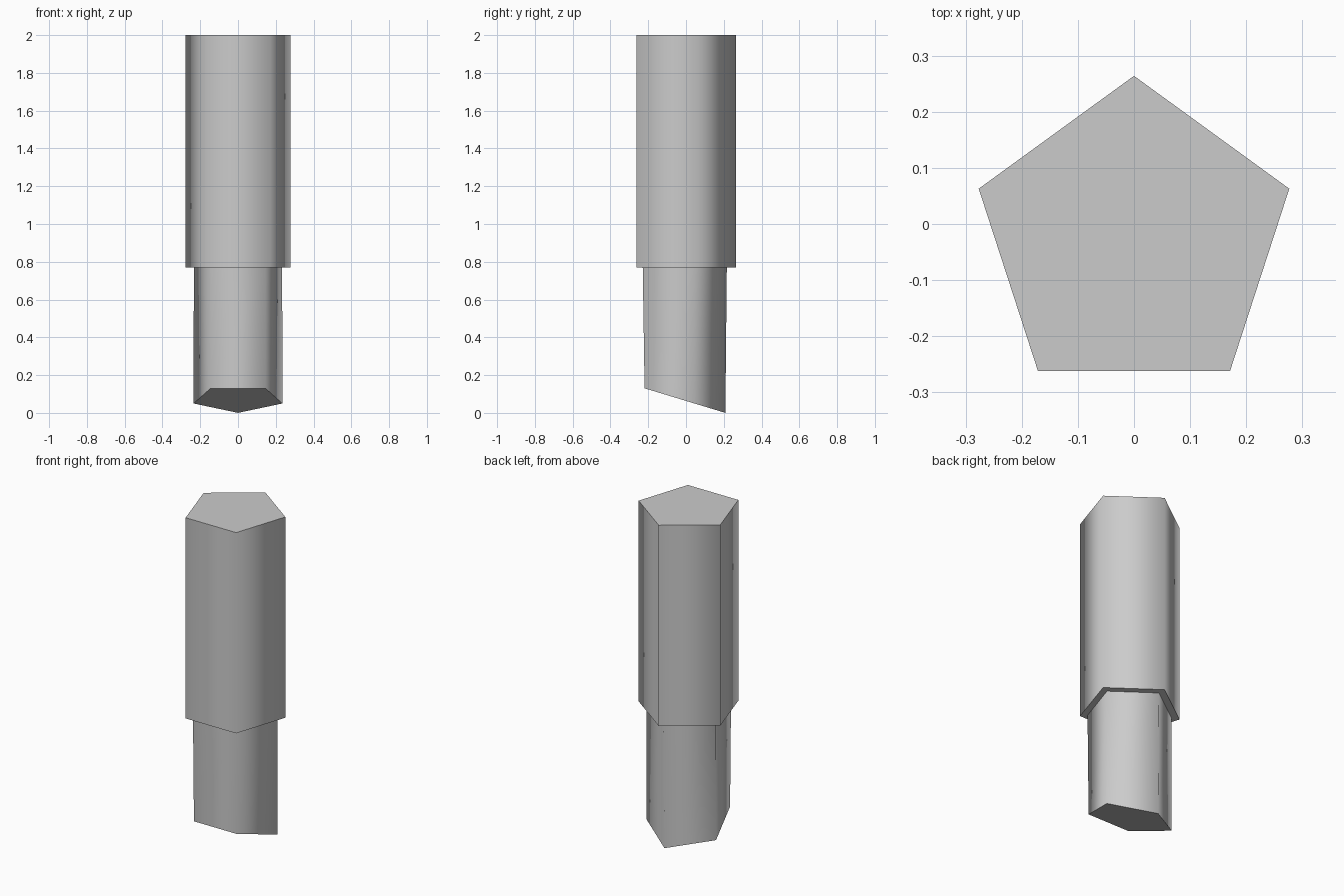
import bpy, bmesh
from math import sin, cos, tau, radians

if "Cube" in bpy.data.objects:
    bpy.data.objects.remove(bpy.data.objects["Cube"])

SIDES = 5

def ring(bm, radius, cy, z, tilt=0.0):
    """Pentagon pointing to +y, optionally tilted about the x axis."""
    verts = []
    for i in range(SIDES):
        a = tau * i / SIDES
        x, d = -radius * sin(a), radius * cos(a)
        verts.append(bm.verts.new((x, cy + d * cos(tilt), z - d * sin(tilt))))
    return verts

bm = bmesh.new()
# slanted foot, narrow shaft, step ledge, wide sleeve
rings = [
    ring(bm, 0.247, -0.028, 0.072, radians(16.9)),
    ring(bm, 0.246, -0.030, 0.77),
    ring(bm, 0.291, -0.027, 0.77),
    ring(bm, 0.291, -0.027, 2.0),
]
bm.faces.new(rings[0][::-1])
bm.faces.new(rings[-1])
for k, (lo, hi) in enumerate(zip(rings, rings[1:])):
    for i in range(SIDES):
        j = (i + 1) % SIDES
        f = bm.faces.new((lo[i], lo[j], hi[j], hi[i]))
        f.smooth = k != 1          # ledge stays flat
bmesh.ops.recalc_face_normals(bm, faces=bm.faces)

# crisp rims around the caps and the step, soft shading around the sides
for r in rings:
    for i in range(SIDES):
        bm.edges.get((r[i], r[(i + 1) % SIDES])).smooth = False

mesh = bpy.data.meshes.new("stepped_peg")
bm.to_mesh(mesh)
bm.free()
obj = bpy.data.objects.new("stepped_peg", mesh)
bpy.context.collection.objects.link(obj)
